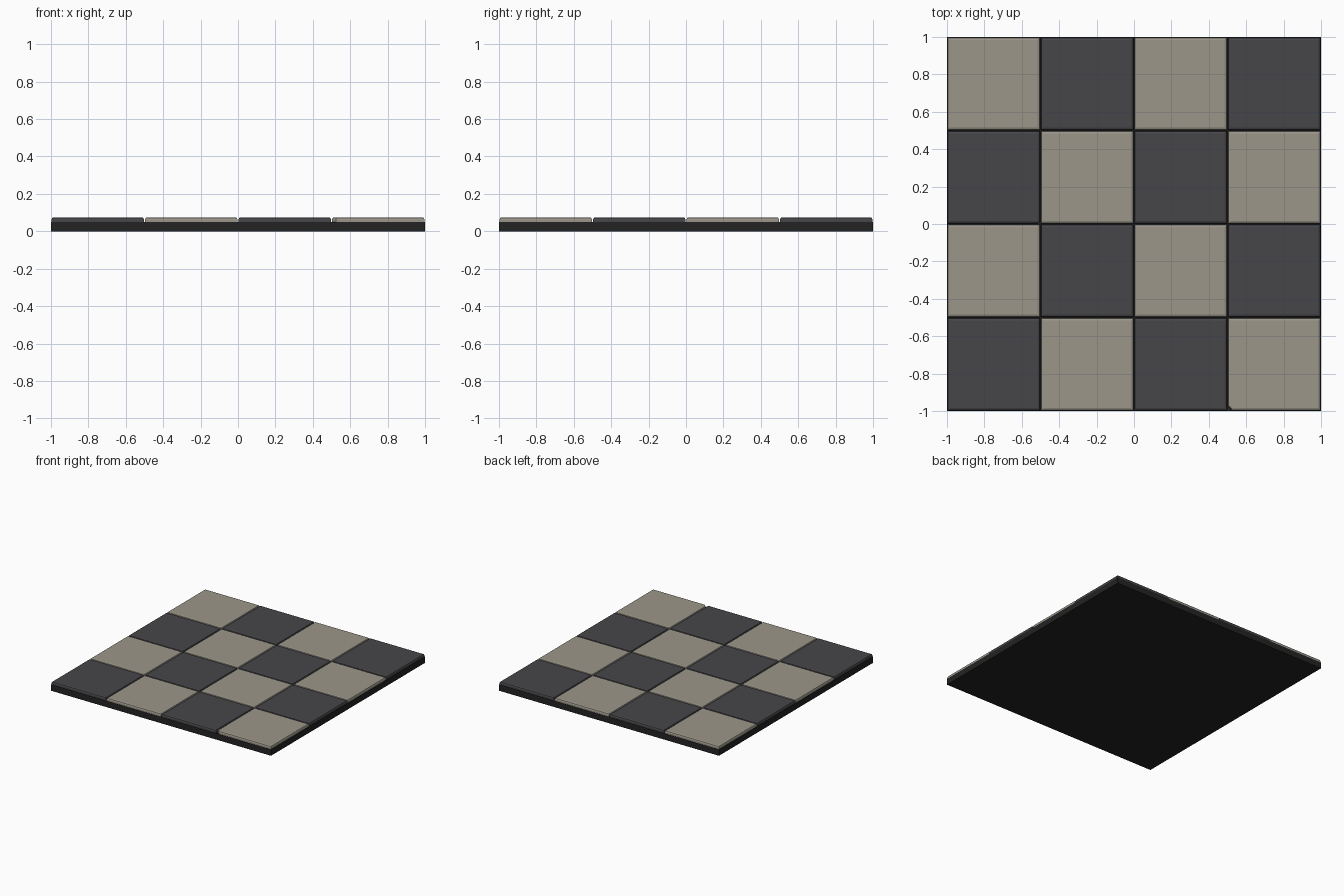
import bpy, bmesh

if "Cube" in bpy.data.objects:
    bpy.data.objects.remove(bpy.data.objects["Cube"])

def material(name, rgb):
    m = bpy.data.materials.new(name)
    m.diffuse_color = (*rgb, 1)
    m.use_nodes = True
    m.node_tree.nodes["Principled BSDF"].inputs["Base Color"].default_value = m.diffuse_color
    return m

LIGHT = material("warm grey stone", (0.33, 0.305, 0.255))
DARK = material("dark slate", (0.062, 0.061, 0.068))
GROUT = material("black grout", (0.017, 0.017, 0.017))

def finish(bm, name, mat):
    bmesh.ops.recalc_face_normals(bm, faces=bm.faces)
    me = bpy.data.meshes.new(name)
    bm.to_mesh(me)
    bm.free()
    me.materials.append(mat)
    ob = bpy.data.objects.new(name, me)
    bpy.context.collection.objects.link(ob)

def slab(name, outline, z0, z1, mat, bevel=0.0):
    """Extrude an outline; optionally chamfer its top rim."""
    bm = bmesh.new()
    face = bm.faces.new([bm.verts.new((x, y, z0)) for x, y in outline])
    ext = bmesh.ops.extrude_face_region(bm, geom=[face], use_keep_orig=True)
    top = [v for v in ext["geom"] if isinstance(v, bmesh.types.BMVert)]
    bmesh.ops.translate(bm, verts=top, vec=(0, 0, z1 - z0))
    if bevel:
        rim = [e for e in bm.edges if all(v.co.z > z1 - 1e-5 for v in e.verts)]
        bmesh.ops.bevel(bm, geom=rim, offset=bevel, segments=2, profile=0.5,
                        affect='EDGES')
    finish(bm, name, mat)

# base board
slab("base", [(-1, -1), (1, -1), (1, 1), (-1, 1)], 0, 0.05, GROUT)

# checkered tiles, with small chipped corners on two of them
h = 0.247
chips = {(3, 0): ((-1, -1), 0.022), (0, 2): ((1, -1), 0.010)}
for i in range(4):
    for j in range(4):
        cx, cy = -0.75 + 0.5 * i, -0.75 + 0.5 * j
        corner, size = chips.get((i, j), (None, 0))
        outline = []
        for k, (sx, sy) in enumerate([(-1, -1), (1, -1), (1, 1), (-1, 1)]):
            p = (cx + sx * h, cy + sy * h)
            if (sx, sy) == corner:
                cut = [(p[0] - sx * size, p[1]), (p[0], p[1] - sy * size)]
                outline += cut[::-1] if sx * sy > 0 else cut
            else:
                outline.append(p)
        light = (i + j) % 2 == 1
        slab(f"{'light' if light else 'dark'}_tile_{i}_{j}", outline,
             0.05, 0.075, LIGHT if light else DARK, 0.012)
